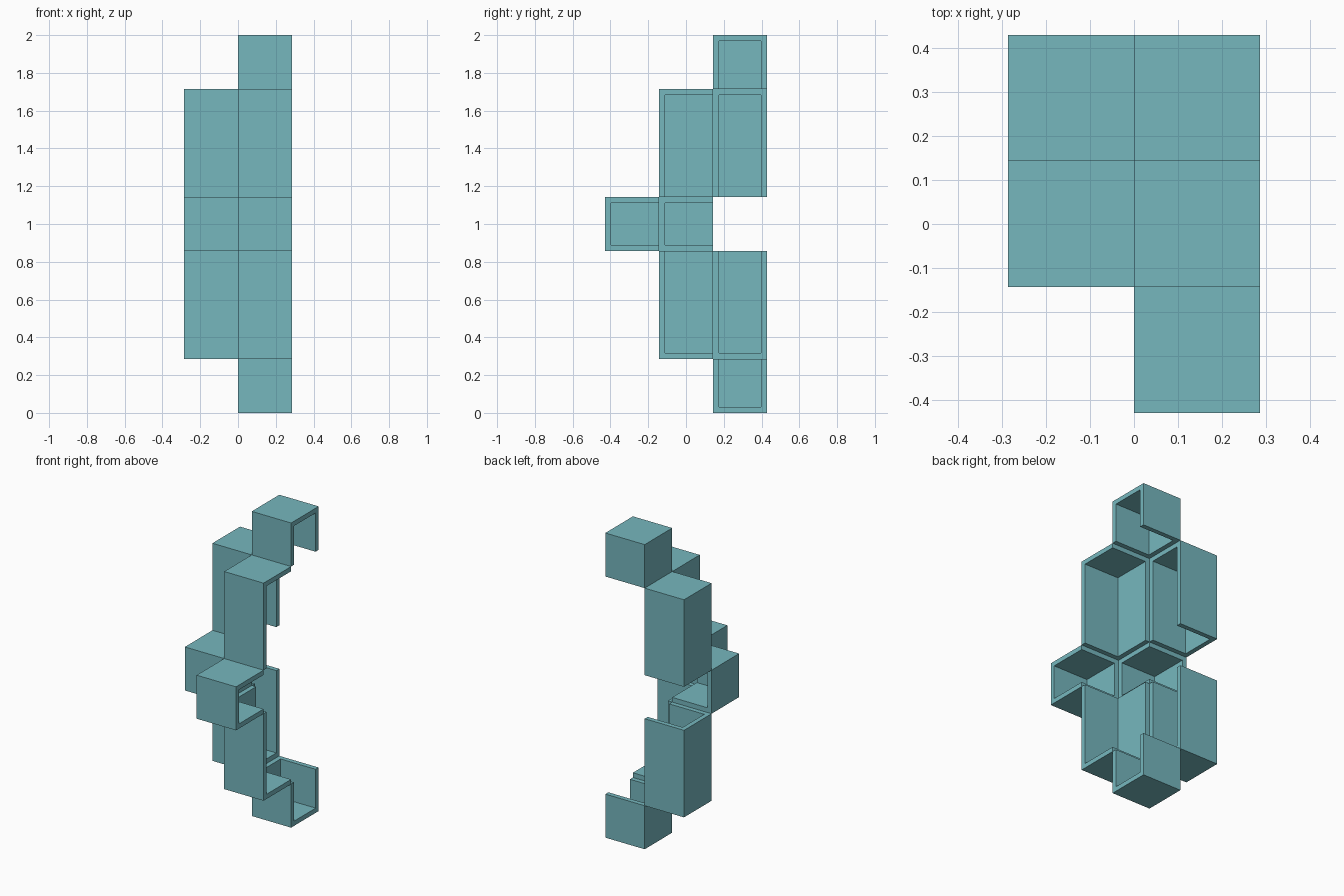
import bpy, bmesh
from mathutils import Vector

cube = bpy.data.objects.get("Cube")
if cube:
    bpy.data.objects.remove(cube, do_unlink=True)

U = 2 / 7          # one grid cell
WALL = 0.031       # shell thickness

# One flat teal for everything
teal = bpy.data.materials.new("teal")
teal.use_nodes = True
color = (0.181, 0.474, 0.515, 1)
teal.diffuse_color = color
teal.node_tree.nodes["Principled BSDF"].inputs["Base Color"].default_value = color


def shell(name, col, row, z0, z1, open_dirs):
    """Hollow box in cell (col, row) from level z0 to z1, open towards open_dirs."""
    size = Vector((U, U, (z1 - z0) * U))
    centre = Vector(((col - 0.5) * U, (row - 1) * U, (z0 + z1) / 2 * U))
    bm = bmesh.new()
    bmesh.ops.create_cube(bm, size=1)
    bm.normal_update()
    removed = [f for f in bm.faces
               if any(f.normal.dot(Vector(d)) > 0.9 for d in open_dirs)]
    bmesh.ops.delete(bm, geom=removed, context='FACES')
    bmesh.ops.scale(bm, vec=size, verts=bm.verts)
    mesh = bpy.data.meshes.new(name)
    bm.to_mesh(mesh)
    bm.free()
    mesh.materials.append(teal)
    obj = bpy.data.objects.new(name, mesh)
    obj.location = centre
    bpy.context.collection.objects.link(obj)
    # Walls grow inwards from the outer faces
    mod = obj.modifiers.new("Wall", 'SOLIDIFY')
    mod.thickness = WALL
    mod.offset = -1
    mod.use_even_offset = True


SIDE, BACK = (1, 0, 0), (0, 1, 0)

# Middle shells, closed above and below
shell("middle_front_shell", 1, 0, 3, 4, [SIDE, BACK])
shell("middle_side_shell", 0, 1, 3, 4, [SIDE, BACK])

# Upper shells and their reflections below, open towards the middle
for half, sign in (("upper", 1), ("lower", -1)):
    inward = (0, 0, -sign)

    def levels(a, b):
        return (a, b) if sign > 0 else (7 - b, 7 - a)

    shell(half + "_front_shell", 1, 1, *levels(4, 6), [SIDE, BACK, inward])
    shell(half + "_side_shell", 0, 2, *levels(4, 6), [SIDE, inward])
    shell(half + "_end_shell", 1, 2, *levels(6, 7), [SIDE, inward])
